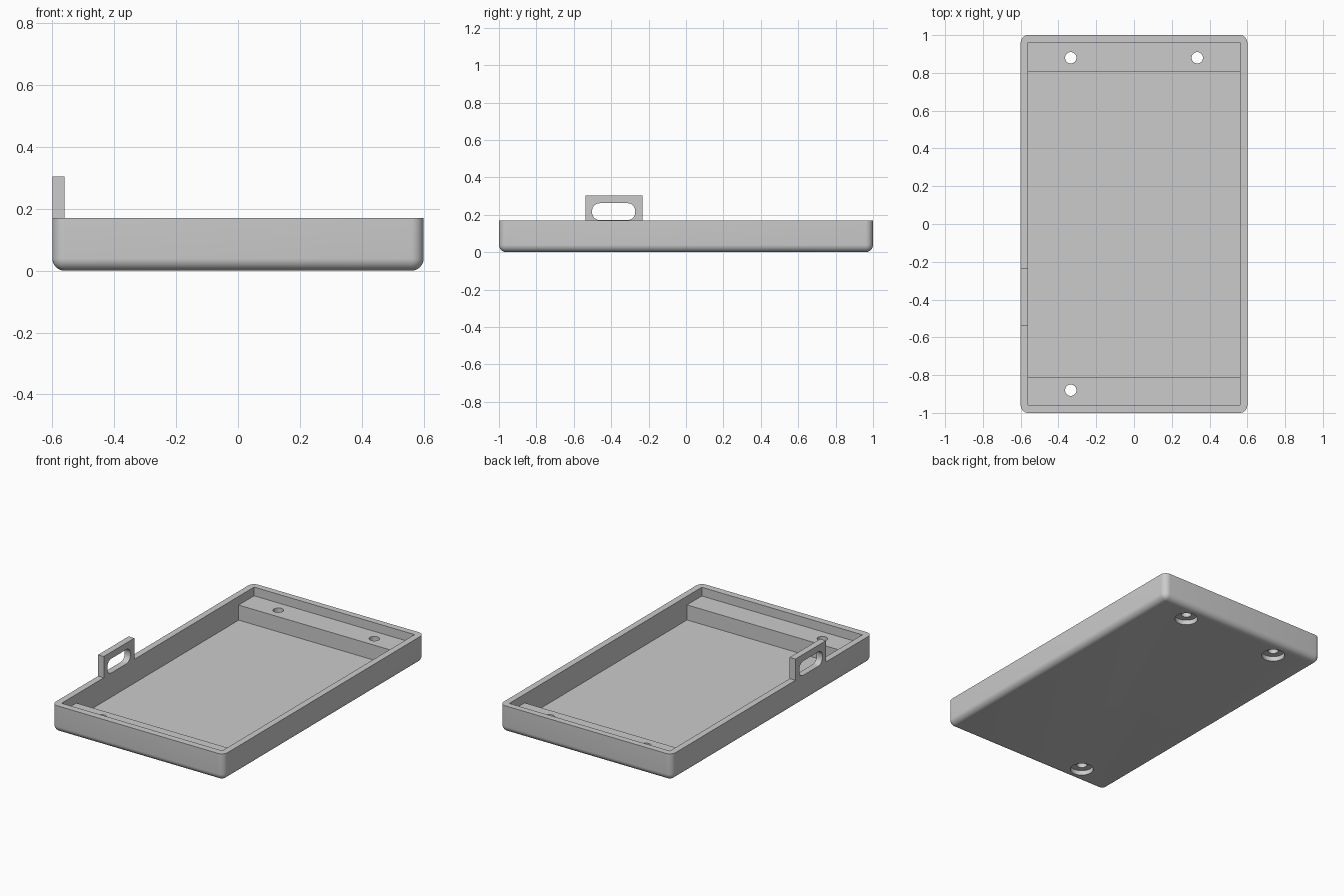
import bpy
import bmesh
import math
from mathutils import Matrix, Vector

if "Cube" in bpy.data.objects:
    bpy.data.objects.remove(bpy.data.objects["Cube"], do_unlink=True)

# Main dimensions
HALF_X, HALF_Y, RIM = 0.6, 1.0, 0.17
WALL, FLOOR, LEDGE = 0.04, 0.02, 0.115
ROUND = 0.04

grey = bpy.data.materials.new("plain grey")
grey.use_nodes = True
colour = (0.6, 0.6, 0.6, 1)
grey.diffuse_color = colour
grey.node_tree.nodes["Principled BSDF"].inputs["Base Color"].default_value = colour


def finish(bm, name):
    mesh = bpy.data.meshes.new(name)
    bm.to_mesh(mesh)
    bm.free()
    mesh.materials.append(grey)
    obj = bpy.data.objects.new(name, mesh)
    bpy.context.collection.objects.link(obj)
    return obj


def box(name, low, high, rounded=None, segments=8):
    """Box between two corners; edges passing the rounded test get a fillet."""
    low, high = Vector(low), Vector(high)
    bm = bmesh.new()
    size = Matrix.Diagonal((*(high - low), 1))
    bmesh.ops.create_cube(bm, size=1, matrix=Matrix.Translation((low + high) / 2) @ size)
    if rounded:
        edges = [e for e in bm.edges if rounded(*(v.co for v in e.verts))]
        bmesh.ops.bevel(bm, geom=edges, offset=ROUND, offset_type='OFFSET',
                        segments=segments, profile=0.5, affect='EDGES')
    return finish(bm, name)


def cylinder(name, x, y, radius, low, high):
    bm = bmesh.new()
    bmesh.ops.create_cone(bm, cap_ends=True, segments=48, radius1=radius, radius2=radius,
                          depth=high - low,
                          matrix=Matrix.Translation((x, y, (low + high) / 2)))
    return finish(bm, name)


def cut(target, cutter):
    """Subtract the cutter from the target, then discard it."""
    cutter.hide_render = True
    bpy.context.view_layer.objects.active = target
    mod = target.modifiers.new("cut", 'BOOLEAN')
    mod.operation, mod.solver, mod.object = 'DIFFERENCE', 'EXACT', cutter
    bpy.ops.object.modifier_apply(modifier=mod.name)
    bpy.data.objects.remove(cutter, do_unlink=True)


# Tray shell: rounded everywhere except around the rim
tray = box("tray", (-HALF_X, -HALF_Y, 0), (HALF_X, HALF_Y, RIM),
           lambda a, b: min(a.z, b.z) < 0.01)

# Shallow recess down to the end ledges, deep recess down to the floor
inner = HALF_X - WALL
cut(tray, box("upper_recess", (-inner, -0.957, LEDGE), (inner, 0.96, 0.3)))
cut(tray, box("deep_recess", (-inner, -0.81, FLOOR), (inner, 0.807, 0.3)))

# Screw holes through the ledges, counterbored from below
for x, y in ((-0.335, 0.88), (0.335, 0.88), (-0.335, -0.88)):
    cut(tray, cylinder("counterbore", x, y, 0.068, -0.1, 0.03))
    cut(tray, cylinder("screw_hole", x, y, 0.03, -0.1, 0.3))

# Strap loop standing on the right wall, with a rounded slot
loop = box("strap_loop", (-HALF_X, -0.537, RIM), (-inner, -0.233, 0.304))
cut(loop, box("slot", (-0.7, -0.502, RIM + 0.002), (-0.5, -0.272, 0.262),
              lambda a, b: abs(a.x - b.x) > 0.01))

# Smooth fillets, crisp edges
for obj in (tray, loop):
    bpy.ops.object.select_all(action='DESELECT')
    obj.select_set(True)
    bpy.context.view_layer.objects.active = obj
    bpy.ops.object.shade_smooth_by_angle(angle=math.radians(30))
